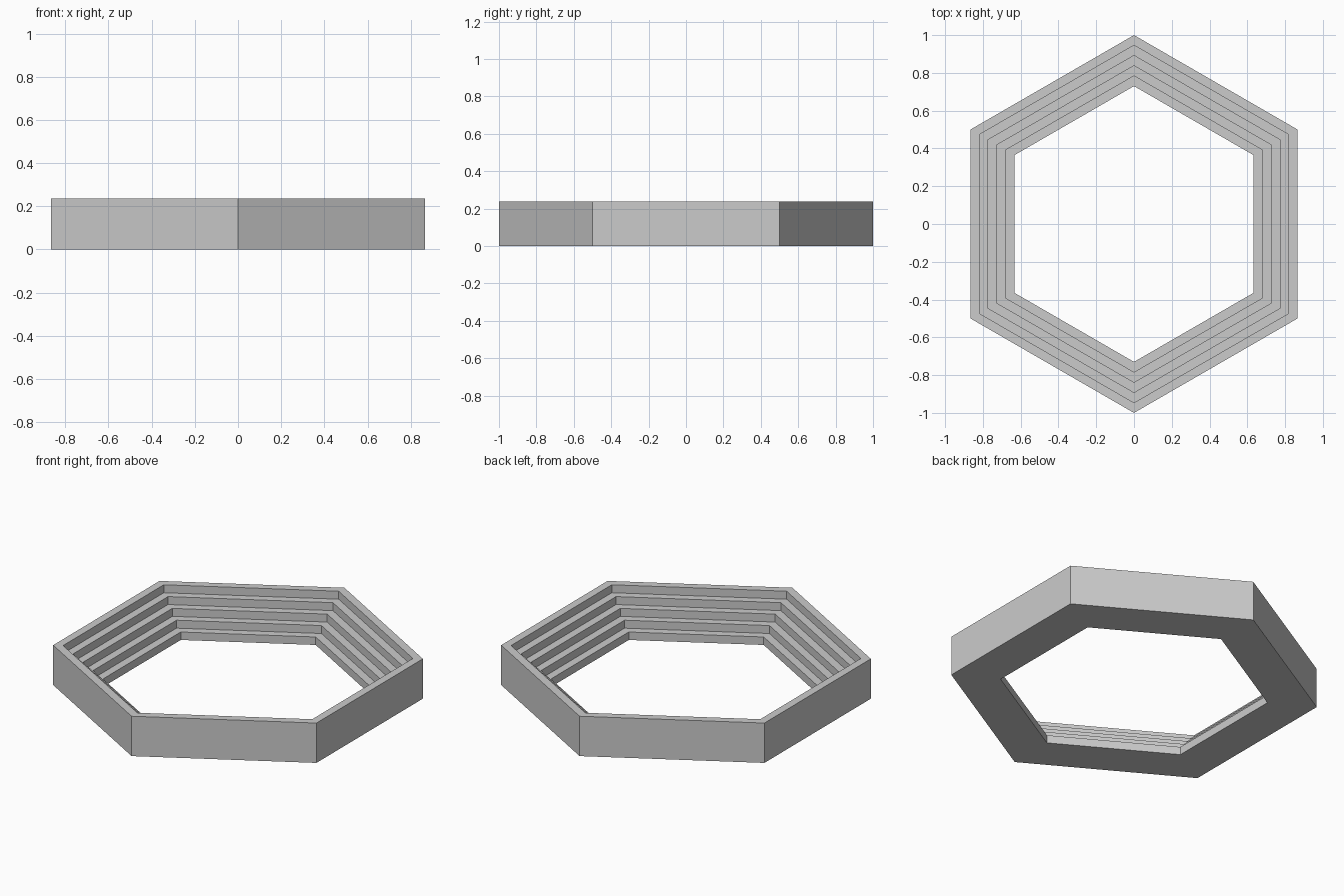
import bpy, bmesh, math

if "Cube" in bpy.data.objects:
    bpy.data.objects.remove(bpy.data.objects["Cube"])

SIDES, TIERS = 6, 5
OUTER, INNER, HEIGHT = 1.0, 0.73, 0.237
tread = (OUTER - INNER) / TIERS
riser = HEIGHT / TIERS

# Stepped cross-section (radius, height): outer wall, then stairs going down inward
profile = [(OUTER, 0.0)]
for i in range(TIERS):
    z = HEIGHT - i * riser
    profile += [(OUTER - i * tread, z), (OUTER - (i + 1) * tread, z)]
profile.append((INNER, 0.0))

# Sweep the section around the hexagon, with corners on the y axis
bm = bmesh.new()
rings = []
for s in range(SIDES):
    a = math.pi / 2 + s * 2 * math.pi / SIDES
    rings.append([bm.verts.new((r * math.cos(a), r * math.sin(a), z)) for r, z in profile])
n = len(profile)
for s in range(SIDES):
    a, b = rings[s], rings[(s + 1) % SIDES]
    for i in range(n):
        j = (i + 1) % n
        bm.faces.new((a[i], b[i], b[j], a[j]))
bmesh.ops.recalc_face_normals(bm, faces=bm.faces)

mesh = bpy.data.meshes.new("stepped_hexagon_ring")
bm.to_mesh(mesh)
bm.free()
ring = bpy.data.objects.new("stepped_hexagon_ring", mesh)
bpy.context.collection.objects.link(ring)
